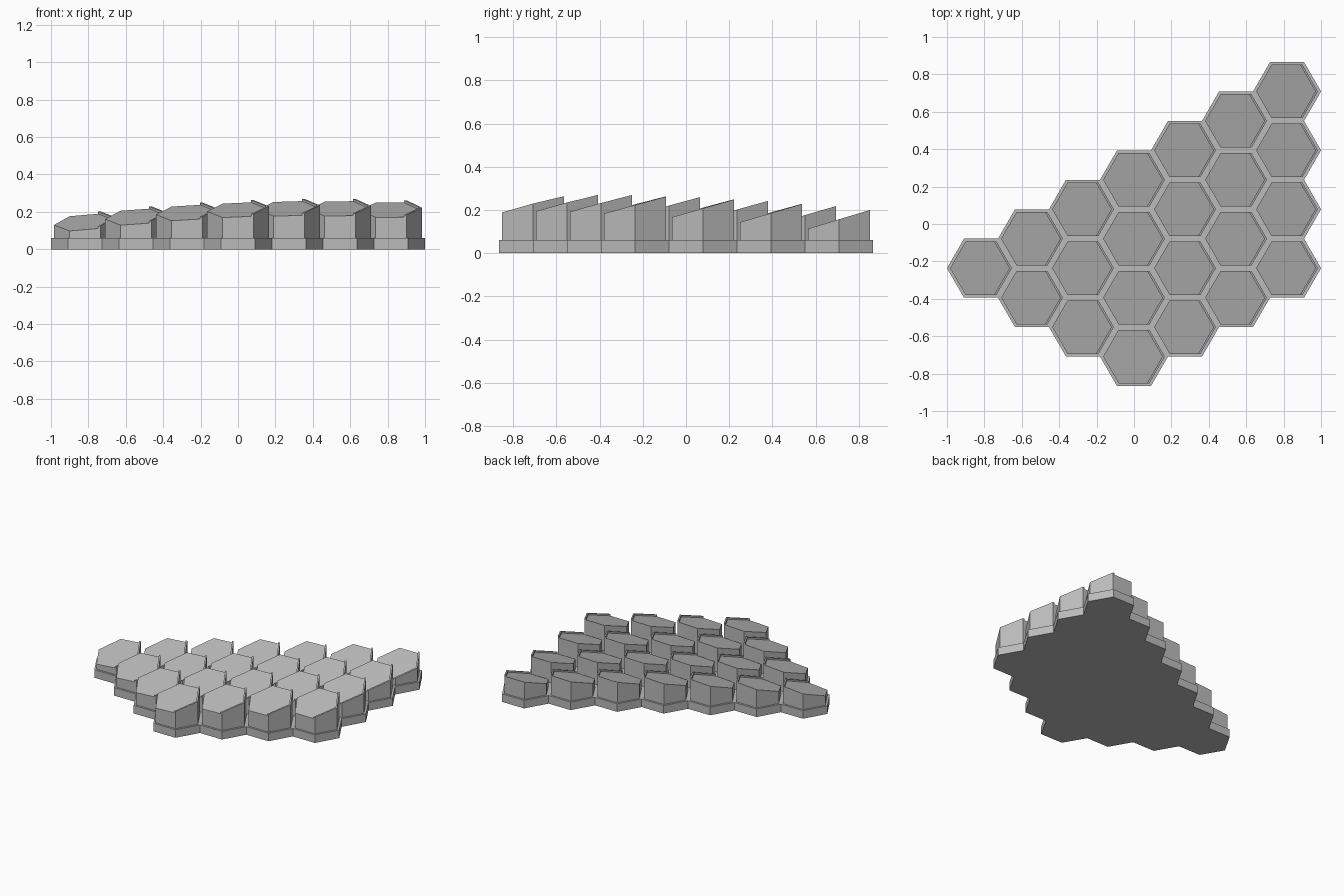
import bpy, bmesh
from math import cos, sin, pi, sqrt

cube = bpy.data.objects.get("Cube")
if cube:
    bpy.data.objects.remove(cube, do_unlink=True)

R = 2 / 11              # hexagon radius of one cell
KEY_R = 0.165           # radius of a key
BASE_H = 0.06
LIP_H, LIP_W = 0.012, 0.013

gray = bpy.data.materials.new("neutral_gray")
gray.use_nodes = True
color = (0.5, 0.5, 0.5, 1)
gray.diffuse_color = color
gray.node_tree.nodes["Principled BSDF"].inputs["Base Color"].default_value = color


def hexagon(x, y, r):
    return [(x + r * cos(i * pi / 3), y + r * sin(i * pi / 3)) for i in range(6)]


def prism(bm, pts, low, high):
    """Solid over a plan outline between two height functions."""
    bottom = [bm.verts.new((x, y, low(x, y))) for x, y in pts]
    top = [bm.verts.new((x, y, high(x, y))) for x, y in pts]
    bm.faces.new(bottom[::-1])
    bm.faces.new(top)
    n = len(pts)
    for i in range(n):
        j = (i + 1) % n
        bm.faces.new((bottom[i], bottom[j], top[j], top[i]))


def finish(name, bm):
    bmesh.ops.recalc_face_normals(bm, faces=bm.faces)
    mesh = bpy.data.meshes.new(name)
    bm.to_mesh(mesh)
    bm.free()
    mesh.materials.append(gray)
    obj = bpy.data.objects.new(name, mesh)
    bpy.context.collection.objects.link(obj)


# Cell centres: four diagonal rows of seven, six, five and four
step = sqrt(3) * R
cells = []
for row in range(4):
    for i in range(7 - row):
        col = i + row
        cells.append(((col - 3) * 1.5 * R, (col / 2 - 0.75 - row) * step))

# Base plate: joined hexagons extruded up
bm = bmesh.new()
for x, y in cells:
    bm.faces.new([bm.verts.new((px, py, 0)) for px, py in hexagon(x, y, R)])
bmesh.ops.remove_doubles(bm, verts=bm.verts, dist=0.001)
floor = bm.faces[:]
ext = bmesh.ops.extrude_face_region(bm, geom=floor, use_keep_orig=True)
for v in ext["geom"]:
    if isinstance(v, bmesh.types.BMVert):
        v.co.z = BASE_H
finish("base_plate", bm)

# Keys: tilted hexagonal prisms on a domed height field, each with a right lip
for number, (x, y) in enumerate(cells, 1):
    height = 0.222 - 0.035 * ((x - 0.577) ** 2 + (y + 0.764) ** 2)
    slope_x, slope_y = 0.045 - 0.05 * x, 0.275 + 0.03 * (y + 0.236)

    def top(px, py):
        return height + slope_x * (px - x) + slope_y * (py - y)

    bm = bmesh.new()
    outer = hexagon(x, y, KEY_R)
    prism(bm, outer, lambda px, py: BASE_H, top)
    inner = [(px - LIP_W, py) for px, py in (outer[1], outer[0], outer[5])]
    lip = [outer[5], outer[0], outer[1]] + inner
    prism(bm, lip, top, lambda px, py: top(px, py) + LIP_H)
    finish(f"key_{number}", bm)
